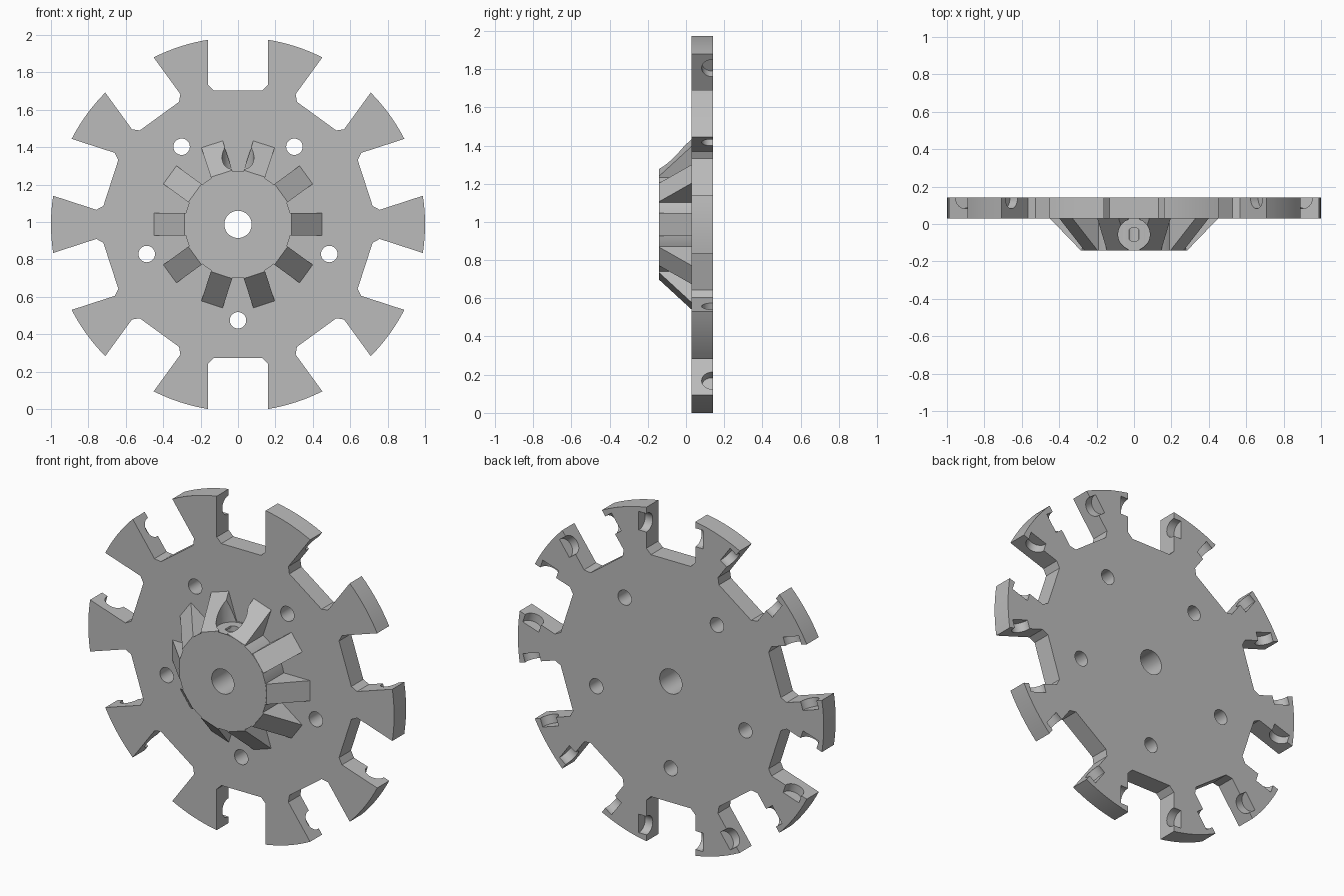
import bpy
import bmesh
from math import sin, cos, asin, radians, pi
from mathutils import Vector, Matrix

if "Cube" in bpy.data.objects:
    bpy.data.objects.remove(bpy.data.objects["Cube"])

MID = 0.987                  # height of the wheel axis
FRONT, FACE, BACK = -0.142, 0.03, 0.142
SLOT = 0.16                  # half width of a rim slot
STEP = radians(36)

grey = bpy.data.materials.new("plain grey")
grey.use_nodes = True
grey.diffuse_color = (0.5, 0.5, 0.5, 1)
grey.node_tree.nodes["Principled BSDF"].inputs["Base Color"].default_value = (0.5, 0.5, 0.5, 1)


def polar(angle, out, side=0.0, y=0.0):
    """Point at a distance out along a spoke direction and side across it."""
    return Vector((out * cos(angle) - side * sin(angle), y,
                   MID + out * sin(angle) + side * cos(angle)))


def prism(bm, points, offset):
    """Closed solid made by sweeping a polygon along an offset."""
    face = bm.faces.new([bm.verts.new(p) for p in points])
    swept = bmesh.ops.extrude_face_region(bm, geom=[face])["geom"]
    bmesh.ops.translate(bm, vec=offset,
                        verts=[v for v in swept if isinstance(v, bmesh.types.BMVert)])


def rod(bm, start, end, radius, sides=48):
    """Cylinder between two points."""
    axis = end - start
    turn = axis.to_track_quat("Z", "Y").to_matrix().to_4x4()
    bmesh.ops.create_cone(bm, cap_ends=True, segments=sides, radius1=radius, radius2=radius,
                          depth=axis.length,
                          matrix=Matrix.Translation((start + end) / 2) @ turn)


def finish(bm, name):
    bmesh.ops.recalc_face_normals(bm, faces=bm.faces)
    mesh = bpy.data.meshes.new(name)
    bm.to_mesh(mesh)
    bm.free()
    mesh.materials.append(grey)
    obj = bpy.data.objects.new(name, mesh)
    bpy.context.collection.objects.link(obj)
    return obj


def cut(obj, cutters):
    bpy.context.view_layer.objects.active = obj
    for cutter in cutters:
        mod = obj.modifiers.new(cutter.name, "BOOLEAN")
        mod.operation = "DIFFERENCE"
        mod.solver = "EXACT"
        mod.object = cutter
        bpy.ops.object.modifier_apply(modifier=mod.name)


# Slotted wheel plate: chamfered slot floors joined by curved spoke tips
outline = []
tip = STEP / 2 - asin(SLOT)
for k in range(10):
    a = pi / 2 + k * STEP
    for out, side in ((0.745, -SLOT), (0.715, -0.13), (0.715, 0.13), (0.745, SLOT)):
        outline.append(polar(a, out, side))
    for i in range(9):
        outline.append(polar(a + STEP / 2 - tip + 2 * tip * i / 8, 1.0))
for p in outline:
    p.y = FACE
bm = bmesh.new()
prism(bm, outline, (0, BACK - FACE, 0))
plate = finish(bm, "wheel_plate")

# Hub drum
bm = bmesh.new()
rod(bm, polar(0, 0, y=FRONT), polar(0, 0, y=FACE), 0.285, 64)
hub = finish(bm, "hub")

# Sloping ribs around the hub
bm = bmesh.new()
for k in range(10):
    a = k * STEP
    profile = ((0.265, FRONT + 0.001), (0.285, FRONT + 0.001), (0.45, FACE), (0.265, FACE))
    prism(bm, [polar(a, r, -0.06, y) for r, y in profile],
          polar(a, 0, 0.12) - polar(a, 0, 0))
ribs = finish(bm, "hub_ribs")

# Cutter: centre bore
bm = bmesh.new()
rod(bm, polar(0, 0, y=-0.3), polar(0, 0, y=0.3), 0.073)
bore = finish(bm, "bore_cutter")

# Cutter: ring of five bolt holes
bm = bmesh.new()
for k in range(5):
    a = -pi / 2 + 2 * k * STEP
    rod(bm, polar(a, 0.513, y=-0.1), polar(a, 0.513, y=0.3), 0.044, 32)
bolts = finish(bm, "bolt_hole_cutter")

# Cutter: axle pockets in both walls of every slot, open to the back
bm = bmesh.new()
for k in range(10):
    a = pi / 2 + k * STEP
    rod(bm, polar(a, 0.895, -SLOT - 0.05, 0.137), polar(a, 0.895, SLOT + 0.05, 0.137), 0.055, 32)
pockets = finish(bm, "axle_pocket_cutter")

# Cutters: set screw socket and its narrow hole, entering from the top
bm = bmesh.new()
rod(bm, polar(pi / 2, 0.279, y=-0.056), polar(pi / 2, 0.6, y=-0.056), 0.085)
socket = finish(bm, "socket_cutter")
bm = bmesh.new()
rod(bm, polar(pi / 2, 0.02, y=-0.056), polar(pi / 2, 0.6, y=-0.056), 0.037, 32)
screw = finish(bm, "screw_hole_cutter")

cut(plate, (bore, bolts, pockets))
cut(hub, (bore, socket, screw))
cut(ribs, (socket,))
for cutter in (bore, bolts, pockets, socket, screw):
    bpy.data.objects.remove(cutter)

# Smooth round walls, crisp edges
bpy.ops.object.select_all(action="DESELECT")
for obj in (plate, hub, ribs):
    obj.select_set(True)
bpy.context.view_layer.objects.active = plate
bpy.ops.object.shade_smooth_by_angle(angle=radians(25))
